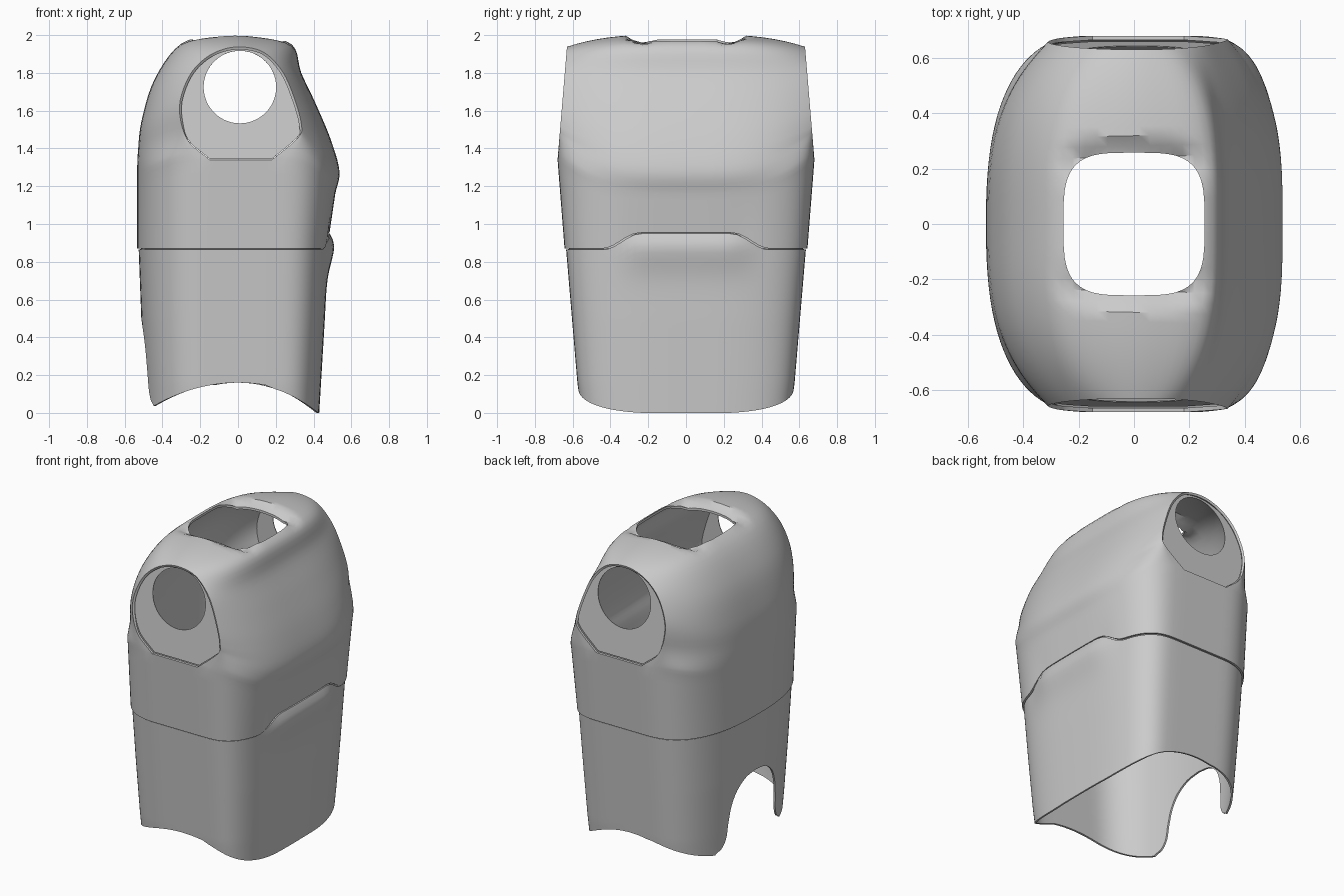
import bpy, bmesh, math
from mathutils import Vector

cube = bpy.data.objects.get("Cube")
if cube:
    bpy.data.objects.remove(cube)

grey = bpy.data.materials.new("plain_grey")
grey.use_nodes = True
grey.diffuse_color = (0.6, 0.6, 0.6, 1)
grey.node_tree.nodes["Principled BSDF"].inputs["Base Color"].default_value = (0.6, 0.6, 0.6, 1)

COLS, SIDE, SUB = 48, 10, 5
FRONT_N, BACK_N = 3.2, 2.5          # squareness of the chest and the back
FLAT_F, FLAT_B = 0.18, -0.15        # ends of the flat flank

# Arch over the shoulders: middle of the body, and rim of the arm opening (x, z)
MIDDLE = [(.515, 1.16), (.537, 1.28), (.49, 1.45), (.41, 1.64), (.335, 1.8), (.285, 1.95), (.1, 1.997),
          (-.1, 2.0), (-.3, 1.955), (-.44, 1.77), (-.51, 1.55), (-.53, 1.38), (-.535, 1.25)]
ARM = [(.18, 1.34), (.32, 1.46), (.335, 1.53), (.30, 1.66), (.24, 1.8), (.15, 1.9), (.05, 1.935),
       (-.06, 1.93), (-.17, 1.88), (-.26, 1.78), (-.31, 1.62), (-.27, 1.45), (-.15, 1.34)]


def lerp(a, b, t):
    return a + (b - a) * t


def smooth(a, b, v):
    t = min(1, max(0, (v - a) / (b - a)))
    return t * t * (3 - 2 * t)


def table(points, v):
    """Straight-line lookup in (position, value) pairs."""
    for (a, p), (b, q) in zip(points, points[1:]):
        if v <= b:
            return lerp(p, q, max(0, (v - a) / (b - a)))
    return points[-1][1]


def spline(points):
    """Smooth path through the points."""
    pts = [Vector(p) for p in points]
    pts = [pts[0] * 2 - pts[1]] + pts + [pts[-1] * 2 - pts[-2]]
    out = []
    for a, b, c, d in zip(pts, pts[1:], pts[2:], pts[3:]):
        for k in range(SUB):
            t = k / SUB
            out.append(b + (c - a) * t / 2 + (a * 2 - b * 5 + c * 4 - d) * t * t / 2
                       + (b * 3 - a - c * 3 + d) * t ** 3 / 2)
    return out + [pts[-2]]


def arm_y(z):
    return table([(1.34, .68), (1.94, .63)], z)


def corner(i, n):
    """Column i as (signed width share, inward share) of a rounded half section."""
    a = math.pi * (i / COLS - .5)
    w = abs(math.sin(a)) ** (2 / n)
    return math.copysign(w, a), 1 - max(0, math.cos(a)) ** (2 / n)


def add_grid(bm, rows, closed=False):
    vs = [[bm.verts.new(p) for p in row] for row in rows]
    for r, s in zip(vs, vs[1:]):
        for j in range(len(r) if closed else len(r) - 1):
            k = (j + 1) % len(r)
            bm.faces.new((r[j], r[k], s[k], s[j]))


def make(name, bm):
    bmesh.ops.remove_doubles(bm, verts=bm.verts, dist=.0005)
    bmesh.ops.recalc_face_normals(bm, faces=bm.faces)
    me = bpy.data.meshes.new(name)
    bm.to_mesh(me)
    bm.free()
    me.materials.append(grey)
    ob = bpy.data.objects.new(name, me)
    bpy.context.collection.objects.link(ob)
    return ob


def prism(name, outline, start, end):
    """Closed cutter from an outline swept between two offsets."""
    bm = bmesh.new()
    ends = [[bm.verts.new(Vector(p) + Vector(o)) for p in outline] for o in (start, end)]
    bm.faces.new(ends[0])
    bm.faces.new(ends[1])
    n = len(outline)
    for j in range(n):
        bm.faces.new((ends[0][j], ends[0][(j + 1) % n], ends[1][(j + 1) % n], ends[1][j]))
    ob = make(name, bm)
    ob.hide_render = True
    return ob


def finish(ob, thickness, cutter=None):
    bpy.ops.object.select_all(action='DESELECT')
    bpy.context.view_layer.objects.active = ob
    ob.select_set(True)
    if thickness:
        mod = ob.modifiers.new("wall", 'SOLIDIFY')
        mod.thickness, mod.offset = thickness, -1
        bpy.ops.object.modifier_apply(modifier="wall")
    if cutter:
        mod = ob.modifiers.new("cut", 'BOOLEAN')
        mod.object, mod.operation, mod.solver = cutter, 'DIFFERENCE', 'EXACT'
        bpy.ops.object.modifier_apply(modifier="cut")
        bpy.data.objects.remove(cutter)
    bpy.ops.object.shade_smooth_by_angle(angle=math.radians(35))


def ring(point):
    """Closed loop of columns: chest, left flank, back, right flank."""
    loop = [point(i, True, 0) for i in range(COLS)]
    loop += [point(COLS, True, k / SIDE) for k in range(SIDE)]
    loop += [point(i, False, 0) for i in range(COLS, 0, -1)]
    loop += [point(0, False, k / SIDE) for k in range(SIDE)]
    return loop


def body(i, front, t, z, grow=0.0):
    """Point of the trunk at height z; t runs along the flank."""
    w, g = corner(i, FRONT_N if front else BACK_N)
    flat = lerp(FLAT_F, FLAT_B, t if front else 1 - t)
    y = w * (table([(0, .555), (.16, .575), (.87, .635), (1.34, .68)], z) + grow)
    if front:
        x = table([(0, .43), (.5, .46), (.87, .478), (.95, .476), (1.16, .515)], z) + grow
    else:
        x = table([(0, -.485), (.5, -.512), (.87, -.526), (1.25, -.535)], z) - grow
    return Vector((lerp(x, flat, g), y, z))


def seam_z(i, front):
    y = abs(corner(i, FRONT_N)[0]) * .64
    return .87 + .085 * (1 - smooth(.24, .44, y)) * front


# Upper shell: arch grid over the shoulders
mid, arm = spline(MIDDLE), spline(ARM)
last = len(mid) - 1


def arch(i, k):
    s = k / last
    w, g = corner(i, lerp(FRONT_N, BACK_N, s))
    soft = abs(w) ** 3.2
    g = lerp(g, soft, smooth(0, .12, min(s, 1 - s)))
    x, z = lerp(mid[k].x, arm[k].x, g), lerp(mid[k].y, arm[k].y, soft)
    y = w * arm_y(arm[k].y)
    # the collar rolls down into the neck
    if z > 1.6:
        d = ((x / .26) ** 4 + (y / .26) ** 4) ** .25
        z -= .05 * (1 - smooth(.95, 1.22, d)) * smooth(.15, .27, abs(y))
    return Vector((x, y, z))


def base(i, front, t):
    if i in (0, COLS) and (t or not front):
        u = t if front else 1 - t
        y = arm_y(1.34) * (1 if i else -1)
        return Vector((lerp(FLAT_F, FLAT_B, u), y, 1.34)) if t else arch(i, last)
    return arch(i, 0 if front else last)


bm = bmesh.new()
add_grid(bm, [[arch(i, k) for i in range(COLS + 1)] for k in range(last + 1)])
foot = ring(lambda i, f, t: body(i, f, t, seam_z(i, f), .008))
top = ring(base)
add_grid(bm, [[a.lerp(b, r / 6) for a, b in zip(foot, top)] for r in range(7)], True)
upper = make("upper_shell", bm)

# Neck opening
neck = []
for k in range(48):
    c, s = math.cos(k * math.tau / 48), math.sin(k * math.tau / 48)
    neck.append((.255 * math.copysign(abs(c) ** .55, c), .258 * math.copysign(abs(s) ** .55, s), 0))
finish(upper, .015, prism("neck_cutter", neck, (0, 0, 1.6), (0, 0, 2.3)))

# Lower shell: belly bulge, arched hem and a tucked top edge
ROWS = 28


def lower(i, front, t, r):
    x = body(i, front, t, .08).x
    hem = .16 - (.16 if front else .13) * (x / (.43 if front else .46)) ** 2
    z = lerp(max(0, hem), seam_z(i, front) - .006, r)
    p = body(i, front, t, z)
    if front:
        bulge = math.exp(-((z - .89) / .055) ** 2) if z > .89 else math.exp(-((z - .89) / .13) ** 2)
        p.x += .032 * bulge * (1 - smooth(.2, .42, abs(p.y)))
    return p


bm = bmesh.new()
rows = [ring(lambda i, f, t: lower(i, f, t, r / ROWS)) for r in range(ROWS + 1)]
rows.append([Vector((p.x * .975, p.y * .975, p.z + .004)) for p in rows[-1]])
rows.append([p + Vector((0, 0, .03)) for p in rows[-1]])
add_grid(bm, rows, True)
low = make("lower_shell", bm)

# Rear notch
half = [(.37, -.05), (.335, .035), (.285, .07), (.255, .13), (.245, .22), (.225, .33), (.18, .42), (.1, .48), (0, .497)]
half = spline(half)
notch = [(0, p.x, p.y) for p in half] + [(0, -p.x, p.y) for p in reversed(half[:-1])]
finish(low, .012, prism("notch_cutter", notch, (-.8, 0, 0), (-.12, 0, 0)))

# Recessed plates with a round hole inside each arm opening
outline = [Vector(p) for p in arm] + [Vector((lerp(FLAT_B, FLAT_F, k / SIDE), 1.34)) for k in range(1, SIDE)]
hub = Vector((.01, 1.725))
for name, side in (("left_arm_plate", 1), ("right_arm_plate", -1)):
    rim, hole = [], []
    for p in outline:
        d = (p - hub).normalized()
        e, h = p - d * .004, hub + d * .192
        rim.append((e.x, side * (arm_y(e.y) - .02), e.y))
        hole.append((h.x, side * (arm_y(h.y) - .02), h.y))
    bm = bmesh.new()
    add_grid(bm, [rim, hole], True)
    finish(make(name, bm), .004)
